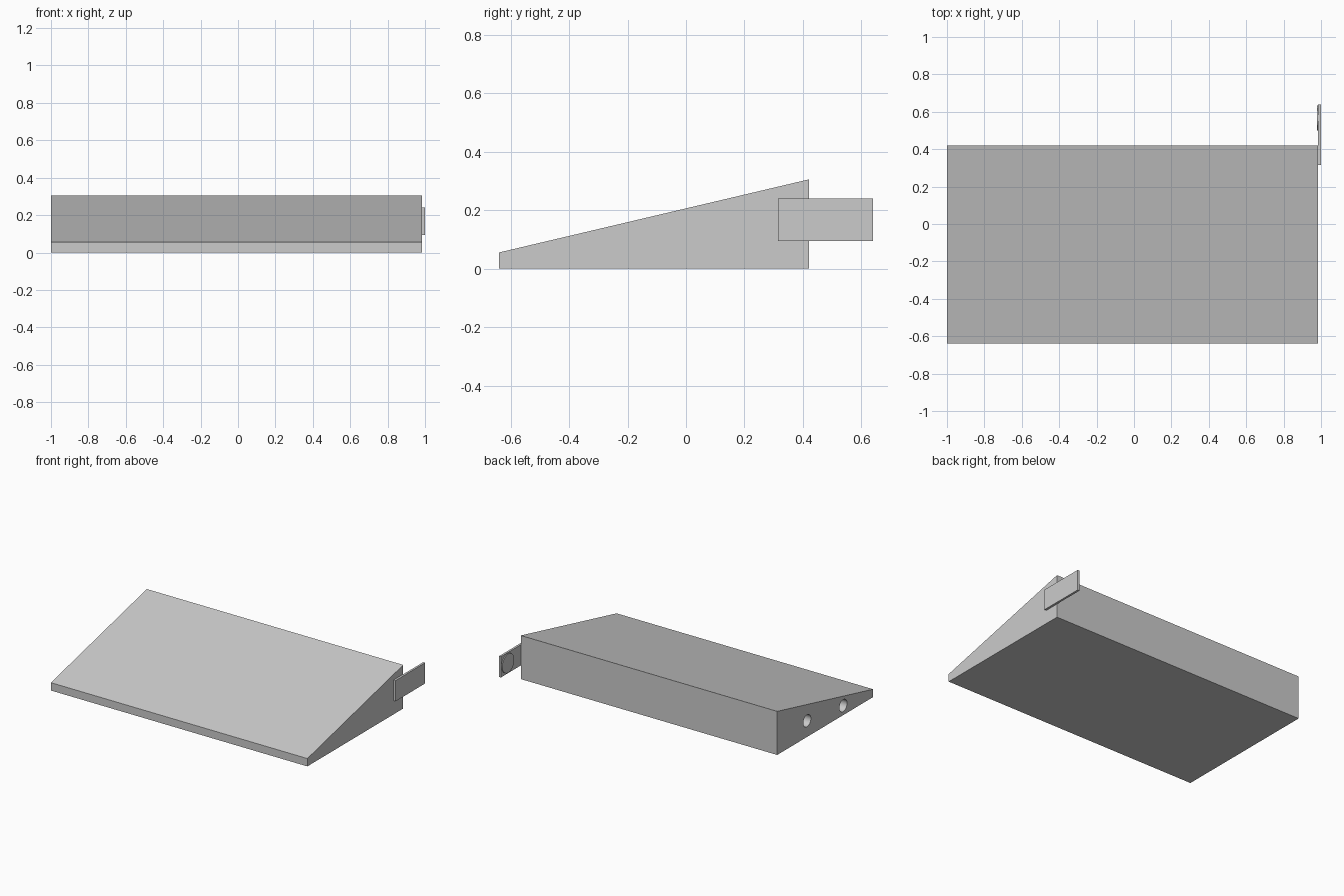
import bpy
import bmesh
import math

default = bpy.data.objects.get("Cube")
if default:
    bpy.data.objects.remove(default, do_unlink=True)

# Single plain grey material
grey = bpy.data.materials.new("plain grey")
grey.use_nodes = True
colour = (0.6, 0.6, 0.6, 1)
grey.diffuse_color = colour
grey.node_tree.nodes["Principled BSDF"].inputs["Base Color"].default_value = colour


def extrude_profile(name, profile, x0, x1):
    """Extrude a closed (y, z) outline along x."""
    bm = bmesh.new()
    face = bm.faces.new([bm.verts.new((x0, y, z)) for y, z in profile])
    grown = bmesh.ops.extrude_face_region(bm, geom=[face])["geom"]
    moved = [v for v in grown if isinstance(v, bmesh.types.BMVert)]
    bmesh.ops.translate(bm, verts=moved, vec=(x1 - x0, 0, 0))
    bmesh.ops.recalc_face_normals(bm, faces=bm.faces)
    mesh = bpy.data.meshes.new(name)
    bm.to_mesh(mesh)
    bm.free()
    mesh.materials.append(grey)
    obj = bpy.data.objects.new(name, mesh)
    bpy.context.collection.objects.link(obj)
    return obj


def circle(y, z, radius, sides=32):
    turn = 2 * math.pi / sides
    return [(y + radius * math.cos(i * turn), z + radius * math.sin(i * turn))
            for i in range(sides)]


def select_only(obj):
    bpy.ops.object.select_all(action="DESELECT")
    obj.select_set(True)
    bpy.context.view_layer.objects.active = obj


FRONT, BACK = -0.64, 0.42
LOW, HIGH = 0.055, 0.305
SIDE = 0.985

# Sloped wedge body
body = extrude_profile(
    "wedge_body", [(FRONT, 0), (BACK, 0), (BACK, HIGH), (FRONT, LOW)], -1, SIDE)

# Two blind sockets in the right side, halfway up the slope
for y in (-0.31, 0.09):
    height = LOW + (HIGH - LOW) * (y - FRONT) / (BACK - FRONT)
    cutter = extrude_profile("socket_cutter", circle(y, height / 2, 0.042), -1.05, -0.87)
    cutter.hide_render = True
    cut = body.modifiers.new("socket", "BOOLEAN")
    cut.operation = "DIFFERENCE"
    cut.solver = "EXACT"
    cut.object = cutter
    select_only(body)
    bpy.ops.object.modifier_apply(modifier=cut.name)
    bpy.data.objects.remove(cutter, do_unlink=True)

# Connector tab reaching past the back, with a round stud on its inner face
tab = extrude_profile(
    "connector_tab", [(0.315, 0.095), (0.64, 0.095), (0.64, 0.24), (0.315, 0.24)], SIDE, 1)
stud = extrude_profile("tab_stud", circle(0.567, 0.168, 0.066), 0.979, SIDE)

for obj in (body, tab, stud):
    select_only(obj)
    bpy.ops.object.shade_smooth_by_angle(angle=math.radians(30))
